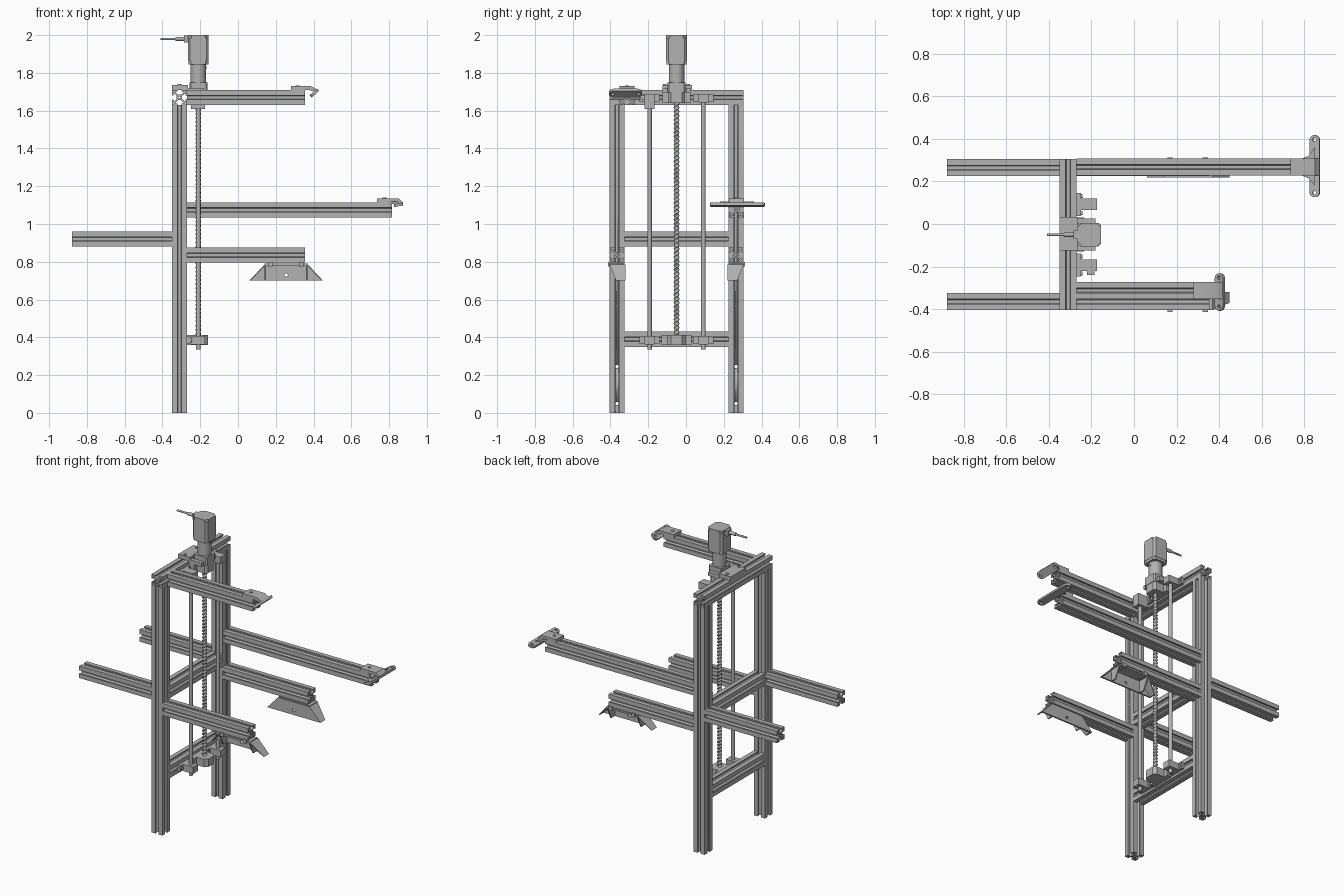
import bpy, bmesh, math
from mathutils import Vector

cube = bpy.data.objects.get("Cube")
if cube:
    bpy.data.objects.remove(cube)

GREY = (0.45, 0.45, 0.45, 1)
metal = bpy.data.materials.new("grey_metal")
metal.use_nodes = True
metal.diffuse_color = GREY
metal.node_tree.nodes["Principled BSDF"].inputs["Base Color"].default_value = GREY


def finish(name, bm):
    bmesh.ops.recalc_face_normals(bm, faces=bm.faces)
    me = bpy.data.meshes.new(name)
    bm.to_mesh(me)
    bm.free()
    me.materials.append(metal)
    me.shade_smooth()
    me.set_sharp_from_angle(angle=0.6)
    ob = bpy.data.objects.new(name, me)
    bpy.context.collection.objects.link(ob)
    return ob


def extrude(name, loops, offset):
    """Solid from an outer loop (and hole loops) of 3D points."""
    bm = bmesh.new()
    offset = Vector(offset)
    rims = ([], [])
    for loop in loops:
        a = [bm.verts.new(p) for p in loop]
        b = [bm.verts.new(Vector(p) + offset) for p in loop]
        n = len(loop)
        for i in range(n):
            j = (i + 1) % n
            bm.faces.new((a[i], a[j], b[j], b[i]))
        if len(loops) == 1:
            bm.faces.new(a)
            bm.faces.new(b)
        for rim, v in zip(rims, (a, b)):
            rim.extend(bm.edges.get((v[i], v[(i + 1) % n])) for i in range(n))
    if len(loops) > 1:
        for rim in rims:
            bmesh.ops.triangle_fill(bm, edges=rim, use_beauty=True, normal=offset.normalized())
    return finish(name, bm)


def prism(name, axis, start, end, *loops):
    """Extrude flat loops along an axis; points are the other two axes in order."""
    place = {"x": lambda u, v, w: (w, u, v),
             "y": lambda u, v, w: (u, w, v),
             "z": lambda u, v, w: (u, v, w)}[axis]
    return extrude(name, [[place(u, v, start) for u, v in lp] for lp in loops],
                   place(0, 0, end - start))


def box(name, x, y, z):
    return prism(name, "z", z[0], z[1], [(x[0], y[0]), (x[1], y[0]), (x[1], y[1]), (x[0], y[1])])


def circle(u, v, r, n=20):
    return [(u + r * math.cos(k * math.tau / n), v + r * math.sin(k * math.tau / n)) for k in range(n)]


def stadium(u, v, half_width, half_length):
    top = [(u + half_width * math.cos(k * math.pi / 10),
            v + half_length - half_width + half_width * math.sin(k * math.pi / 10)) for k in range(11)]
    return top + [(2 * u - a, 2 * v - b) for a, b in top]


def chamfered(u, v, h, c):
    pts = [(h, c - h), (h, h - c), (h - c, h), (c - h, h)]
    return [(u + a, v + b) for a, b in pts + [(-a, -b) for a, b in pts]]


# Slotted aluminium extrusion
H = 0.04
QUARTER = [(.36, .2), (.72, .55), (.78, .55), (.78, .28), (1, .28), (1, 1)]
QUARTER += [(b, a) for a, b in QUARTER[-2::-1]]


def beam(name, axis, start, end, u, v):
    outline = []
    for k in range(4):
        for a, b in QUARTER:
            for _ in range(k):
                a, b = -b, a
            outline.append((u + a * H, v + b * H))
    holes = [circle(u, v, .16 * H, 12)]
    for su in (-1, 1):
        for sv in (-1, 1):
            holes.append(circle(u + su * .83 * H, v + sv * .83 * H, .1 * H, 4))
    return prism(name, axis, start, end, outline, *holes)


FX, YR, YL = -.31, -.365, .265      # frame plane and the two upright positions
SX, SY = -.21, -.05                 # drive screw axis

# Frame
for side, y in (("front", YR), ("back", YL)):
    post = beam(side + "_upright", "z", 0, 1.63, FX, y)
    for z in (.05, .245):
        cutter = prism("bolt_hole_cutter", "x", FX - .06, FX + .06, circle(y, z, .009, 12))
        cutter.hide_render = True
        cutter.hide_viewport = True
        mod = post.modifiers.new("bolt_hole", "BOOLEAN")
        mod.operation = "DIFFERENCE"
        mod.object = cutter
    beam(side + "_rear_arm", "x", -.88, FX - H, y, .92)
    beam(side + "_lower_arm", "x", FX + H, .355, y, .835)
beam("top_crossbeam", "y", YR - H, YL + H, FX, 1.67)
beam("middle_crossbeam", "y", YR + H, YL - H, FX, .92)
beam("lower_crossbeam", "y", YR + H, YL - H, FX, .39)
beam("upper_arm", "x", FX + H, .355, -.3125, 1.67)
beam("long_arm", "x", FX + H, .815, .268, 1.075)


# Flared guide brackets under the lower arms, mirrored
def bracket(name, inner, s):
    def Y(t):
        return inner + s * t
    prism(name + "_plate", "y", Y(-.006), Y(.004),
          [(.06, .70), (.45, .70), (.37, .785), (.14, .785)], circle(.255, .73, .009, 12))
    box(name + "_flange", (.14, .37), sorted((Y(0), Y(.08))), (.78, .79))
    for x in (.145, .365):
        prism(name + "_fin", "x", x - .004, x + .004,
              [(Y(0), .70), (Y(.04), .70), (Y(.08), .785), (Y(0), .785)])
    for top, low in ((.14, .06), (.37, .45)):
        extrude(name + "_wing", [[(top, Y(0), .785), (top, Y(.08), .785),
                                  (low, Y(.045), .70), (low, Y(0), .70)]],
                (.007 if top < .2 else -.007, 0, 0))
    for x in (.17, .335):
        box(name + "_bolt", (x - .012, x + .012), sorted((Y(.03), Y(.088))), (.775, .80))


bracket("front_bracket", YR + H, -1)
bracket("back_bracket", YL - H, 1)

# Tilted pad on the upper arm
prism("upper_pad_mount", "y", -.3525, -.2725,
      [(.28, 1.71), (.28, 1.73), (.385, 1.73), (.42, 1.712), (.41, 1.7), (.37, 1.71)])
pad = prism("upper_pad", "z", -.008, .008, stadium(0, 0, .026, .088),
            circle(0, .068, .009, 12), circle(0, -.068, .009, 12))
pad.location = (.404, -.32, 1.693)
pad.rotation_euler = (0, -math.radians(42), 0)
prism("upper_mount_bolt", "z", 1.73, 1.734, circle(.315, -.3125, .01))

# Flat pad on the long arm
prism("long_pad_mount", "y", .228, .308,
      [(.735, 1.112), (.735, 1.135), (.85, 1.135), (.872, 1.115), (.83, 1.105)])
prism("long_pad_neck", "z", 1.105, 1.118,
      [(.79, .228), (.82, .215), (.85, .18), (.85, .36), (.82, .32), (.79, .308)])
pad = prism("long_pad", "z", -.008, .008, stadium(0, 0, .024, .146),
            circle(0, .125, .009, 12), circle(0, -.125, .009, 12))
pad.location = (.85, .272, 1.102)
pad.rotation_euler = (0, -math.radians(12), 0)
prism("long_mount_bolt", "z", 1.135, 1.139, circle(.775, .268, .01))

# Guide rods and their clamps
for side, y in (("front", -.193), ("back", .092)):
    prism(side + "_guide_rod", "z", .335, 1.65, circle(SX, y, .012))
    for level, z in (("lower", .385), ("upper", 1.665)):
        name = side + "_" + level + "_clamp"
        box(name + "_foot", (-.27, -.25), (y - .054, y + .054), (z - .02, z + .02))
        tall = .055 if (side, level) == ("front", "upper") else .022
        box(name, (-.25, -.175), (y - .027, y + .027), (z - tall, z + .022))
        for dy in (-.04, .04):
            prism(name + "_bolt", "x", -.25, -.243, circle(y + dy, z, .01, 12))
box("front_clamp_screw", (-.22, -.185), (-.24, -.22), (1.66, 1.68))

# Helical drive screw
bm = bmesh.new()
rows, sides, z0, z1 = 360, 12, .40, 1.70
rings = []
for i in range(rows + 1):
    z = z0 + (z1 - z0) * i / rows
    ring = []
    for k in range(sides):
        a = k * math.tau / sides
        r = .0125 + .003 * math.cos(2 * a - z * math.tau / .022)
        ring.append(bm.verts.new((SX + r * math.cos(a), SY + r * math.sin(a), z)))
    rings.append(ring)
for lo, hi in zip(rings, rings[1:]):
    for k in range(sides):
        j = (k + 1) % sides
        bm.faces.new((lo[k], lo[j], hi[j], hi[k]))
bm.faces.new(rings[0])
bm.faces.new(rings[-1])
finish("drive_screw", bm)

# Screw bearings
box("lower_bearing_foot", (-.27, -.235), (-.13, .03), (.36, .412))
prism("lower_bearing", "z", .36, .412, chamfered(SX, SY, .05, .02))
box("upper_bearing_foot", (-.27, -.235), (-.125, .025), (1.64, 1.71))
prism("upper_bearing", "z", 1.64, 1.70, chamfered(SX, SY, .045, .015))

# Motor mount, gearbox and motor
box("motor_mount_plate", (-.35, -.265), (-.125, .033), (1.71, 1.735))
prism("motor_mount", "z", 1.695, 1.75, chamfered(SX, SY, .048, .008))
for dy in (-.062, .062):
    box("motor_mount_rib", (-.27, -.18), (SY + dy - .013, SY + dy + .013), (1.695, 1.72))
    prism("mount_bolt", "z", 1.735, 1.741, circle(FX, SY + dy, .01, 12))
prism("gearbox", "z", 1.75, 1.845, circle(SX, SY, .041, 32))
prism("gearbox_port", "x", SX + .03, SX + .043, circle(SY, 1.828, .008, 12))
prism("motor_flange", "z", 1.845, 1.862, chamfered(SX, SY, .053, .014))
prism("motor_body", "z", 1.862, 1.985, chamfered(SX, SY, .055, .012))
prism("motor_cap", "z", 1.985, 2.0, chamfered(SX, SY, .055, .02))
for sx in (-1, 1):
    for sy in (-1, 1):
        prism("motor_bolt", "z", 1.98, 1.998, circle(SX + sx * .04, SY + sy * .04, .007, 10))

# Motor cable
box("cable_plug", (-.285, -.262), (SY - .02, SY + .02), (1.962, 1.998))
prism("cable_sleeve", "x", -.33, -.285, circle(SY, 1.98, .011, 16))
prism("cable", "x", -.41, -.33, circle(SY, 1.98, .006, 12))
